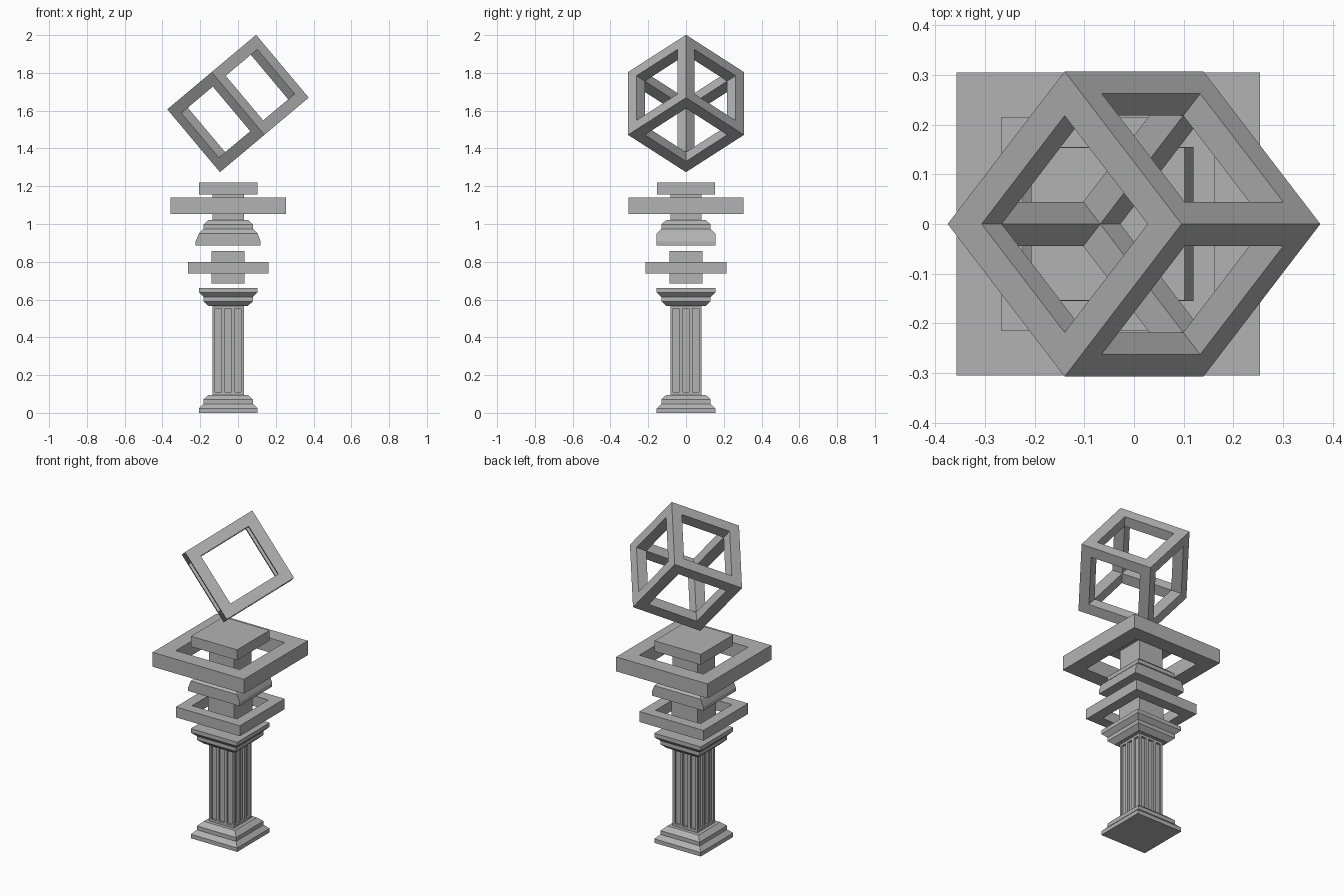
import bpy
import bmesh
from math import radians
from mathutils import Matrix, Vector

default = bpy.data.objects.get("Cube")
if default:
    bpy.data.objects.remove(default, do_unlink=True)

AXIS_X = -0.052

stone = bpy.data.materials.new("grey_stone")
stone.use_nodes = True
GREY = (0.45, 0.45, 0.45, 1)
stone.diffuse_color = GREY
stone.node_tree.nodes["Principled BSDF"].inputs["Base Color"].default_value = GREY


def finish(bm, name):
    bmesh.ops.recalc_face_normals(bm, faces=bm.faces)
    mesh = bpy.data.meshes.new(name)
    bm.to_mesh(mesh)
    bm.free()
    mesh.materials.append(stone)
    obj = bpy.data.objects.new(name, mesh)
    bpy.context.collection.objects.link(obj)
    return obj


def square_ring(bm, hx, hy, z):
    corners = ((-hx, -hy), (hx, -hy), (hx, hy), (-hx, hy))
    return [bm.verts.new((AXIS_X + x, y, z)) for x, y in corners]


def bridge(bm, a, b):
    for i in range(4):
        j = (i + 1) % 4
        bm.faces.new((a[i], a[j], b[j], b[i]))


def stack(name, profile):
    """Closed square moulding from (half x, half y, z) levels."""
    bm = bmesh.new()
    rings = [square_ring(bm, *level) for level in profile]
    for a, b in zip(rings, rings[1:]):
        bridge(bm, a, b)
    bm.faces.new(rings[0])
    bm.faces.new(rings[-1])
    return finish(bm, name)


def block(name, half, z0, z1):
    return stack(name, [(half, half, z0), (half, half, z1)])


def square_frame(name, outer, inner, z0, z1):
    bm = bmesh.new()
    rings = [square_ring(bm, h, h, z) for h, z in
             ((outer, z0), (outer, z1), (inner, z1), (inner, z0))]
    for i in range(4):
        bridge(bm, rings[i], rings[(i + 1) % 4])
    return finish(bm, name)


def fluted_shaft(name, half, z0, z1):
    bm = bmesh.new()
    a, b = square_ring(bm, half, half, z0), square_ring(bm, half, half, z1)
    bridge(bm, a, b)
    bm.faces.new(a)
    bm.faces.new(b)

    def cut(point, normal):
        bmesh.ops.bisect_plane(bm, geom=bm.verts[:] + bm.edges[:] + bm.faces[:],
                               plane_co=point, plane_no=normal)

    # three flutes on each side
    centres = (-0.052, 0, 0.052)
    width = 0.017
    for c in centres:
        for t in (c - width, c + width):
            cut((AXIS_X + t, 0, 0), (1, 0, 0))
            cut((0, t, 0), (0, 1, 0))
    for z in (z0 + 0.015, z1 - 0.015):
        cut((0, 0, z), (0, 0, 1))
    bmesh.ops.recalc_face_normals(bm, faces=bm.faces)
    middle = (z0 + z1) / 2
    flutes = []
    for f in bm.faces:
        p = f.calc_center_median()
        along = p.y if abs(f.normal.x) > 0.5 else p.x - AXIS_X
        if (abs(f.normal.z) < 0.5 and abs(p.z - middle) < 0.05
                and min(abs(along - c) for c in centres) < 0.005):
            flutes.append(f)
    bmesh.ops.inset_individual(bm, faces=flutes, thickness=0, depth=-0.012)
    return finish(bm, name)


def open_cube(name, size, bar, matrix):
    """Cube made of twelve square bars."""
    bm = bmesh.new()
    bmesh.ops.create_cube(bm, size=size)
    windows = bm.faces[:]
    bmesh.ops.inset_individual(bm, faces=windows, thickness=bar, use_even_offset=True)
    bmesh.ops.inset_individual(bm, faces=windows, thickness=0, depth=-bar)
    bmesh.ops.delete(bm, geom=windows, context="FACES")
    bmesh.ops.remove_doubles(bm, verts=bm.verts, dist=0.001)
    bm.transform(matrix)
    return finish(bm, name)


# Two-tier moulding shared by the base, capital and upper drum
TIERS = [(0.155, 0), (0.155, 0.024), (0.131, 0.048), (0.131, 0.071), (0.104, 0.096)]

# Lower column
stack("column_base", [(h, h, z) for h, z in TIERS])
fluted_shaft("column_shaft", 0.083, 0.096, 0.567)
stack("column_capital", [(h, h, 0.662 - z) for h, z in reversed(TIERS)])

# Floating middle segment and its ring
block("middle_block", 0.087, 0.684, 0.858)
square_frame("lower_ring", 0.214, 0.15, 0.737, 0.80)

# Upper drum, flared to the sides at its foot
foot = [(0.172, 0.155, 0.885), (0.172, 0.155, 0.908)]
stack("upper_drum", foot + [(h, h, 0.926 + z) for h, z in TIERS[1:]])
block("upper_neck", 0.083, 1.022, 1.157)
block("upper_cap", 0.154, 1.157, 1.22)
square_frame("upper_ring", 0.305, 0.214, 1.053, 1.14)

# Tilted open cube floating on top
tilt = (Matrix.Translation(Vector((0, 0, 1.638)))
        @ Matrix.Rotation(radians(-40), 4, "Y")
        @ Matrix.Rotation(radians(45), 4, "Z"))
open_cube("open_cube", 0.434, 0.063, tilt)
